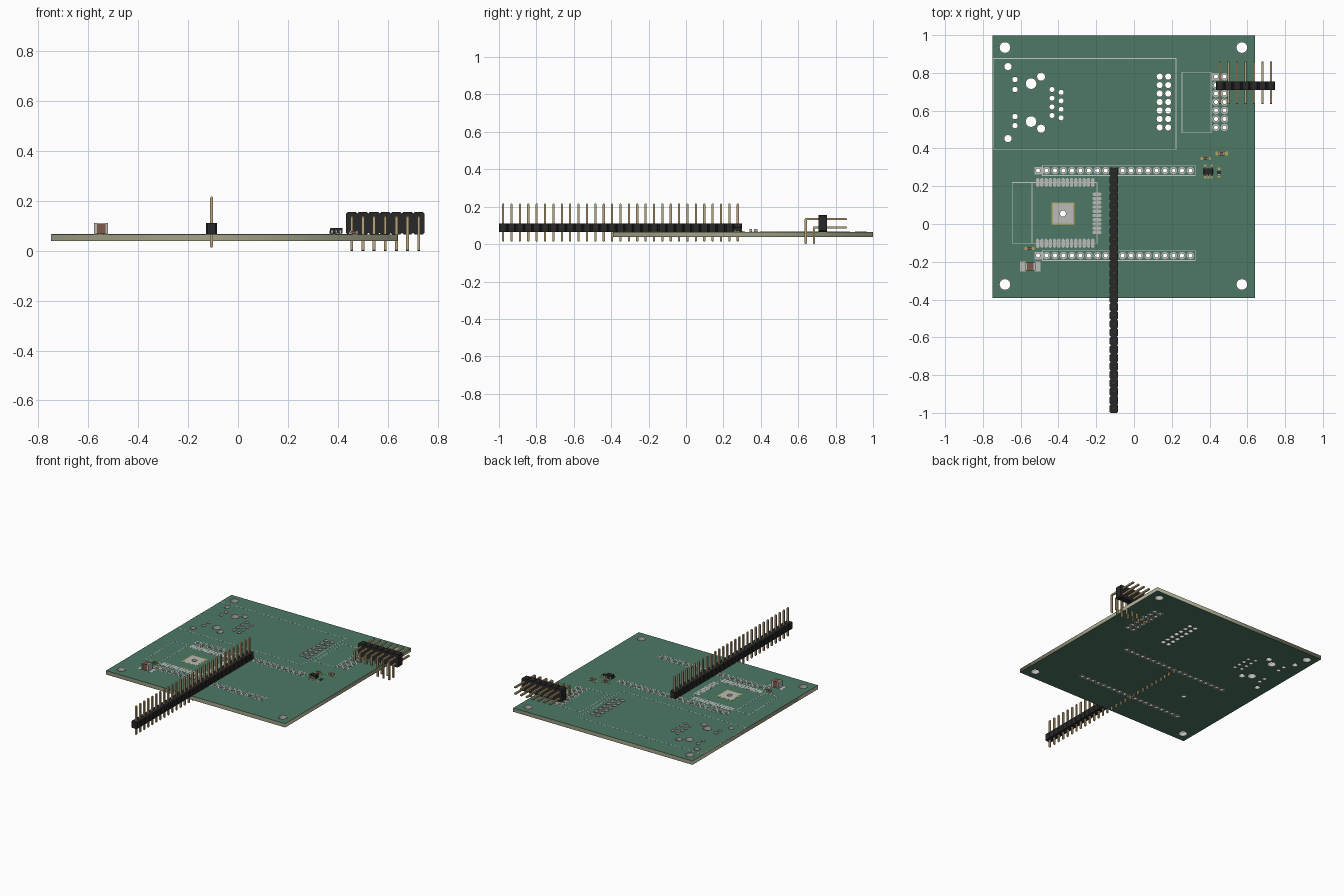
import bpy, bmesh
from math import sin, cos, pi
from mathutils import Vector

if "Cube" in bpy.data.objects:
    bpy.data.objects.remove(bpy.data.objects["Cube"])

P = 0.0448            # pin pitch
TOP, BOT = 0.066, 0.039


def material(name, rgb):
    m = bpy.data.materials.new(name)
    m.diffuse_color = (*rgb, 1)
    m.use_nodes = True
    m.node_tree.nodes["Principled BSDF"].inputs["Base Color"].default_value = m.diffuse_color
    return m


GREEN = material("solder_mask", (0.075, 0.19, 0.13))
TAN = material("substrate", (0.36, 0.36, 0.25))
METAL = material("pad_metal", (0.5, 0.5, 0.48))
GOLD = material("gold", (0.5, 0.38, 0.2))
BLACK = material("black_plastic", (0.022, 0.022, 0.022))
BROWN = material("ceramic", (0.2, 0.1, 0.065))
WHITE = material("silkscreen", (0.55, 0.6, 0.55))
YELLOW = material("mask_opening", (0.42, 0.38, 0.12))


def finish(name, bm, mat):
    bmesh.ops.recalc_face_normals(bm, faces=bm.faces)
    me = bpy.data.meshes.new(name)
    bm.to_mesh(me)
    bm.free()
    me.materials.append(mat)
    ob = bpy.data.objects.new(name, me)
    bpy.context.collection.objects.link(ob)
    return ob


def circle(x, y, r, n=20):
    return [(x + r * cos(2 * pi * i / n), y + r * sin(2 * pi * i / n)) for i in range(n)]


def rect(x, y, w, h):
    return [(x - w/2, y - h/2), (x + w/2, y - h/2), (x + w/2, y + h/2), (x - w/2, y + h/2)]


def octagon(x, y, w, h, c):
    w, h = w / 2, h / 2
    return [(x - w + c, y - h), (x + w - c, y - h), (x + w, y - h + c), (x + w, y + h - c),
            (x + w - c, y + h), (x - w + c, y + h), (x - w, y + h - c), (x - w, y - h + c)]


def plate(name, loops, z0, z1, mat):
    """Flat plate from outlines; nested outlines become holes."""
    cu = bpy.data.curves.new(name, 'CURVE')
    cu.dimensions, cu.fill_mode, cu.extrude = '2D', 'BOTH', (z1 - z0) / 2
    for loop in loops:
        sp = cu.splines.new('POLY')
        sp.points.add(len(loop) - 1)
        for p, (x, y) in zip(sp.points, loop):
            p.co = (x, y, 0, 1)
        sp.use_cyclic_u = True
    tmp = bpy.data.objects.new(name + "_outline", cu)
    bpy.context.collection.objects.link(tmp)
    dg = bpy.context.evaluated_depsgraph_get()
    me = bpy.data.meshes.new_from_object(tmp.evaluated_get(dg))
    bm = bmesh.new()
    bm.from_mesh(me)
    bpy.data.objects.remove(tmp)
    bmesh.ops.translate(bm, verts=bm.verts, vec=(0, 0, (z0 + z1) / 2))
    bmesh.ops.remove_doubles(bm, verts=bm.verts, dist=1e-5)
    me.materials.clear()
    return finish(name, bm, mat)


def prism(bm, pts, axis, a, b):
    """Extrude a 2D polygon along an axis from a to b."""
    place = {'x': lambda u, v, t: (t, u, v), 'y': lambda u, v, t: (u, t, v),
             'z': lambda u, v, t: (u, v, t)}[axis]
    lo = [bm.verts.new(place(u, v, a)) for u, v in pts]
    hi = [bm.verts.new(place(u, v, b)) for u, v in pts]
    bm.faces.new(lo)
    bm.faces.new(hi)
    for i in range(len(pts)):
        j = (i + 1) % len(pts)
        bm.faces.new((lo[i], lo[j], hi[j], hi[i]))


def prisms(name, items, mat):
    bm = bmesh.new()
    for it in items:
        prism(bm, *it)
    return finish(name, bm, mat)


# hole list: (x, y, hole radius, ring width)
holes = [(x, y, 0.028, 0.003) for x in (-0.683, 0.571) for y in (0.934, -0.32)]
holes += [(-0.667, y, 0.019, 0.003) for y in (0.833, 0.452)]
holes += [(-0.63, y, 0.014, 0.003) for y in (0.765, 0.712, 0.569, 0.521)]
holes += [(-0.545, y, 0.028, 0.003) for y in (0.743, 0.542)]
holes += [(-0.492, y, 0.021, 0.003) for y in (0.78, 0.505)]
holes += [(-0.434, 0.712 - 0.046 * i, 0.013, 0.003) for i in range(4)]
holes += [(-0.386, 0.697 - 0.045 * i, 0.013, 0.003) for i in range(4)]
holes += [(x, 0.78 - P * i, 0.016, 0.003) for x in (0.136, 0.181) for i in range(7)]
holes += [(x, 0.78 - P * i, 0.011, 0.009) for x in (0.434, 0.479) for i in range(7)]
holes += [(-0.508 + P * i, y, 0.011, 0.009) for y in (0.283, -0.167) for i in range(19)]
holes += [(-0.376, 0.055, 0.016, 0.004)]

# board core and the two mask layers
edge = rect(-0.055, 0.304, 1.39, 1.39)
drilled = [edge] + [circle(x, y, r + 0.0015) for x, y, r, w in holes]
plate("board_core", drilled, BOT + 0.001, TOP - 0.001, TAN)
plate("top_mask", drilled, TOP - 0.001, TOP, GREEN)
plate("bottom_mask", drilled, BOT, BOT + 0.001, GREEN)

# plated rings running through the board
rings = []
for i, (x, y, r, w) in enumerate(holes):
    square = (x, y) in ((-0.508, 0.283), (-0.508, -0.167), (0.434, 0.78))
    rings += [rect(x, y, 0.04, 0.04) if square else circle(x, y, r + w), circle(x, y, r)]
plate("plated_holes", rings, BOT - 0.0006, TOP + 0.0006, METAL)

# radio module landing pads
pads = [octagon(-0.51 + 0.0224 * i, y, 0.018, 0.048, 0.006) for y in (0.22, -0.102) for i in range(14)]
pads += [octagon(-0.196, 0.157 - 0.0224 * i, 0.048, 0.018, 0.006) for i in range(10)]
plate("module_pads", pads, TOP, TOP + 0.0006, METAL)
hub = circle(-0.376, 0.055, 0.0185)
plate("thermal_pad_border", [rect(-0.376, 0.055, 0.12, 0.12), hub], TOP, TOP + 0.0004, YELLOW)
plate("thermal_pad", [rect(-0.376, 0.055, 0.106, 0.106), hub], TOP, TOP + 0.0008, METAL)

# silkscreen outlines
lines = []
T = 0.0035


def frame(x0, x1, y0, y1):
    for y in (y0, y1):
        lines.append((rect((x0 + x1) / 2, y, x1 - x0 + T, T), 'z', TOP, TOP + 0.0005))
    for x in (x0, x1):
        lines.append((rect(x, (y0 + y1) / 2, T, y1 - y0 - T), 'z', TOP, TOP + 0.0005))


frame(-0.746, 0.222, 0.395, 0.876)
frame(0.254, 0.408, 0.483, 0.803)
frame(-0.645, -0.196, -0.102, 0.22)
for row in (0.283, -0.167):
    frame(-0.484, 0.324, row - 0.026, row + 0.026)
lines.append((rect(-0.54, 0.059, T, 0.318), 'z', TOP, TOP + 0.0005))
prisms("silkscreen_lines", lines, WHITE)

# straight 29 pin header
HX, N = -0.106, 29
ys = [-1 + P * (i + 0.5) for i in range(N)]
prisms("long_header_body", [(octagon(HX, y, P, P, 0.006), 'z', TOP, TOP + P) for y in ys], BLACK)


def straight_pin(bm, x, y, z0, z1, w=0.0113, tip=0.005):
    prism_levels = [(z0, 0.5), (z0 + tip, 1), (z1 - tip, 1), (z1, 0.5)]
    rows = [[bm.verts.new((u, v, z)) for u, v in rect(x, y, w * s, w * s)] for z, s in prism_levels]
    bm.faces.new(rows[0])
    bm.faces.new(rows[-1])
    for a, b in zip(rows, rows[1:]):
        for i in range(4):
            j = (i + 1) % 4
            bm.faces.new((a[i], a[j], b[j], b[i]))


bm = bmesh.new()
for y in ys:
    straight_pin(bm, HX, y, 0.013, 0.217)
finish("long_header_pins", bm, GOLD)

# right angle 2 x 7 header
xs = [0.4335 + P * (i + 0.5) for i in range(7)]
prisms("angled_header_body", [(octagon(x, TOP + P, P, 2 * P, 0.006), 'y', 0.709, 0.754) for x in xs], BLACK)


def bent_pin(yv, zh, h=0.0056, c=0.004, end=0.861):
    return [(yv - h + c, 0), (yv + h - c, 0), (yv + h, c), (yv + h, zh - h), (end - c, zh - h),
            (end, zh - h + c), (end, zh + h - c), (end - c, zh + h), (yv - h + c, zh + h),
            (yv - h, zh + h - c), (yv - h, c)]


prisms("angled_header_pins", [(bent_pin(yv, zh), 'x', x - 0.0056, x + 0.0056) for x in xs
                              for yv, zh in ((0.685, TOP + P / 2), (0.640, TOP + 1.5 * P))], GOLD)


# two terminal chip parts on their pads
def chip(name, x, y, l, w, h, mat, vertical=False):
    def box(dx, bl, bw, z0, z1):
        r = rect(x, y + dx, bw, bl) if vertical else rect(x + dx, y, bl, bw)
        return (r, 'z', z0, z1)
    z = TOP + 0.0008
    prisms(name + "_body", [box(0, l * 0.62, w * 0.96, z + h * 0.03, z + h * 0.97)], mat)
    prisms(name + "_ends", [box(s * l * 0.4, l * 0.2, w, z, z + h) for s in (-1, 1)], METAL)
    prisms(name + "_pads", [box(s * l * 0.68, l * 0.55, w * 1.15, TOP, z) for s in (-1, 1)],
           METAL if l > 0.04 else YELLOW)


chip("large_capacitor", -0.549, -0.225, 0.056, 0.044, 0.044, BROWN)
chip("module_capacitor", -0.553, -0.13, 0.028, 0.014, 0.014, BROWN)
chip("input_capacitor", 0.380, 0.347, 0.028, 0.014, 0.014, BROWN)
chip("output_capacitor", 0.464, 0.373, 0.034, 0.019, 0.014, BROWN)
chip("resistor", 0.450, 0.272, 0.028, 0.014, 0.008, BLACK, True)

# five lead regulator
RX, RY = 0.394, 0.278
prisms("regulator_body", [(octagon(RX, TOP + 0.0145, 0.051, 0.023, 0.003), 'y', RY - 0.015, RY + 0.015)], BLACK)
leads, lands = [], []
for s, offs in ((-1, (-1, 0, 1)), (1, (-1, 1))):
    for o in offs:
        x = RX + o * 0.0168
        prof = [(RY + s * d, TOP + z) for d, z in ((0.014, 0.016), (0.020, 0.016), (0.023, 0.004), (0.029, 0.004),
                                                   (0.029, 0.001), (0.020, 0.001), (0.017, 0.012), (0.014, 0.012))]
        leads.append((prof, 'x', x - 0.0035, x + 0.0035))
        lands.append((rect(x, RY + s * 0.026, 0.0115, 0.022), 'z', TOP, TOP + 0.0008))
prisms("regulator_leads", leads, METAL)
prisms("regulator_pads", lands, YELLOW)
